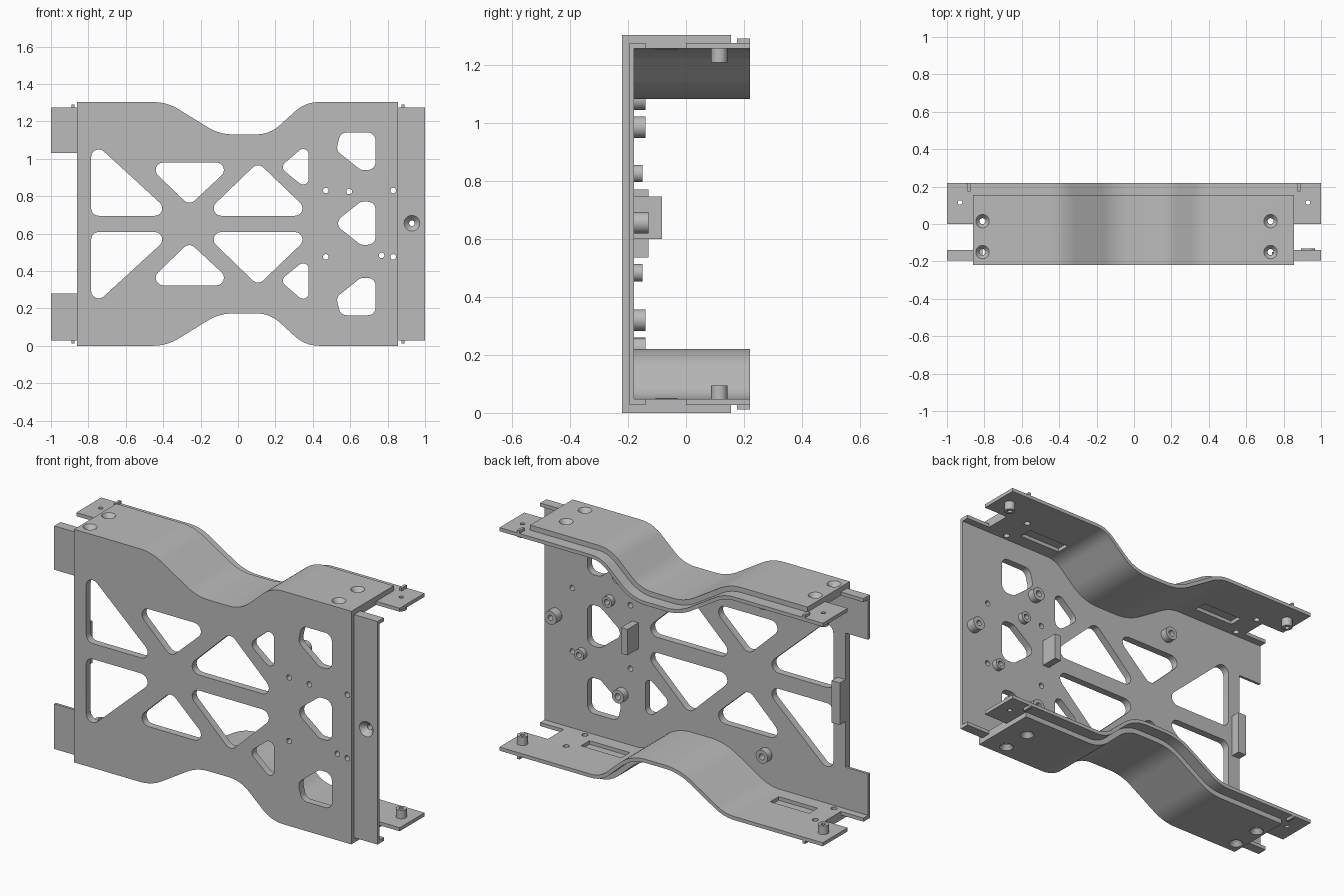
import bpy, bmesh, math
from mathutils import Vector, Matrix

cube = bpy.data.objects.get("Cube")
if cube:
    bpy.data.objects.remove(cube)

GREY = (0.5, 0.5, 0.5, 1)
metal = bpy.data.materials.new("light grey metal")
metal.use_nodes = True
metal.diffuse_color = GREY
metal.node_tree.nodes["Principled BSDF"].inputs["Base Color"].default_value = GREY

H = 1.303                # overall height
OUT, IN = 0.028, 0.048   # depth of outer skin and of both skins
MIRROR = Matrix.Translation((0, 0, H)) @ Matrix.Diagonal((1, 1, -1, 1))


def add(name, bm):
    bmesh.ops.remove_doubles(bm, verts=bm.verts, dist=1e-5)
    bmesh.ops.recalc_face_normals(bm, faces=bm.faces)
    me = bpy.data.meshes.new(name)
    bm.to_mesh(me)
    bm.free()
    me.materials.clear()
    me.materials.append(metal)
    ob = bpy.data.objects.new(name, me)
    bpy.context.collection.objects.link(ob)
    return ob


def flipped(ob, name):
    bm = bmesh.new()
    bm.from_mesh(ob.data)
    bm.transform(MIRROR)
    return add(name, bm)


def box(name, x, y, z):
    bm = bmesh.new()
    bmesh.ops.create_cube(bm, size=1)
    for v in bm.verts:
        v.co = [lo + (c + 0.5) * (hi - lo) for c, (lo, hi) in zip(v.co, (x, y, z))]
    return add(name, bm)


def lathe(name, at, profile, axis="Y", n=28):
    """Revolve a closed (radius, height) profile about an axis through a point."""
    bm = bmesh.new()
    rings = []
    for r, h in profile:
        ring = []
        for i in range(n if r else 1):
            a = math.tau * i / n
            u, w = at[0] + r * math.cos(a), at[1] + r * math.sin(a)
            ring.append(bm.verts.new((u, h, w) if axis == "Y" else (u, w, h)))
        rings.append(ring)
    for p, q in zip(rings, rings[1:] + rings[:1]):
        if len(p) == len(q) == 1:
            continue
        for i in range(n):
            j = (i + 1) % n
            quad = [p[i % len(p)], p[j % len(p)], q[j % len(q)], q[i % len(q)]]
            bm.faces.new(list(dict.fromkeys(quad)))
    return add(name, bm)


def cut(ob, cutters):
    for c in cutters:
        c.hide_render = True
        mod = ob.modifiers.new("cut", "BOOLEAN")
        mod.operation, mod.solver, mod.object = "DIFFERENCE", "EXACT", c
        with bpy.context.temp_override(object=ob, active_object=ob):
            bpy.ops.object.modifier_apply(modifier=mod.name)


def rim(x0, x1, depth):
    """Top edge line with its dip, rounded at the bends and offset inwards."""
    pts = [Vector(p) for p in ((x0, H), (-.38, H), (-.10, 1.13), (.17, 1.13), (.36, H), (x1, H))]
    line = [pts[0]]
    for a, b, c in zip(pts, pts[1:], pts[2:]):
        s, e = b + (a - b).normalized() * .075, b + (c - b).normalized() * .075
        for i in range(11):
            t = i / 10
            line.append(s * (1 - t) ** 2 + b * (2 * t * (1 - t)) + e * t * t)
    line.append(pts[-1])
    out = []
    for i, p in enumerate(line):
        d = (line[min(i + 1, len(line) - 1)] - line[max(i - 1, 0)]).normalized()
        out.append((p.x + d.y * depth, p.y - d.x * depth))
    out[0], out[-1] = (x0, H - depth), (x1, H - depth)
    return out


def flip(pts):
    return [(x, H - z) for x, z in reversed(pts)]


def round_hole(centres, r):
    """Convex outline around circles at the given counter-clockwise centres."""
    n, out = len(centres), []
    for i, (x, z) in enumerate(centres):
        px, pz = centres[i - 1]
        nx, nz = centres[(i + 1) % n]
        a = math.atan2(px - x, z - pz)
        b = math.atan2(x - nx, nz - z)
        sweep = (b - a) % math.tau
        out += [(x + r * math.cos(a + sweep * k / 6), z + r * math.sin(a + sweep * k / 6))
                for k in range(7)]
    return out


def circle(x, z, r, n=24):
    return [(x + r * math.cos(math.tau * i / n), z + r * math.sin(math.tau * i / n)) for i in range(n)]


def panel(name, loops, y0, y1):
    """Flat sheet in the xz plane; loops inside the first become openings."""
    cu = bpy.data.curves.new(name, "CURVE")
    cu.dimensions, cu.fill_mode, cu.extrude = "2D", "BOTH", (y1 - y0) / 2
    for loop in loops:
        s = cu.splines.new("POLY")
        s.points.add(len(loop) - 1)
        for p, (x, z) in zip(s.points, loop):
            p.co = (x, z, 0, 1)
        s.use_cyclic_u = True
    tmp = bpy.data.objects.new(name + " curve", cu)
    bpy.context.collection.objects.link(tmp)
    bpy.context.view_layer.update()
    me = bpy.data.meshes.new_from_object(tmp.evaluated_get(bpy.context.evaluated_depsgraph_get()))
    bpy.data.objects.remove(tmp)
    bm = bmesh.new()
    bm.from_mesh(me)
    bm.transform(Matrix.Translation((0, (y0 + y1) / 2, 0)) @ Matrix.Rotation(math.pi / 2, 4, "X"))
    return add(name, bm)


def strip(name, outline, y0, y1):
    bm = bmesh.new()
    f = bm.faces.new([bm.verts.new((x, y0, z)) for x, z in outline])
    ext = bmesh.ops.extrude_face_region(bm, geom=[f])["geom"]
    for v in ext:
        if isinstance(v, bmesh.types.BMVert):
            v.co.y = y1
    bm.faces.new([v for v in f.verts]) if not f.is_valid else None
    return add(name, bm)


# Openings in the face: lattice windows, mirrored about mid height
upper = [
    round_hole([(-.745, .735), (-.445, .735), (-.745, 1.01)], .04),
    round_hole([(-.26, .805), (-.115, .94), (-.40, .94)], .04),
    round_hole([(-.09, .735), (.305, .735), (.107, .925)], .04),
    round_hole([(.27, .955), (.348, .892), (.348, 1.022)], .03),
    round_hole([(.695, 1.10), (.58, 1.10), (.57, 1.06), (.67, .98), (.695, .98)], .04),
]
holes = upper + [flip(w) for w in upper]
holes.append(round_hole([(.575, .655), (.67, .58), (.695, .58), (.695, .73), (.67, .73)], .04))
holes += [circle(x, z, .015) for x, z in
          ((.47, .83), (.595, .825), (.83, .83), (.47, .475), (.768, .483), (.83, .475))]

# Front face: outer skin, then inner sheet with end tabs
LEFT, RIGHT = -.86, .855
top = rim(LEFT, RIGHT, 0)
panel("outer_face", [top + flip(top)] + holes, -.22, -.195)
top = rim(-1, 1, OUT)
notch = [(-1, .28), (LEFT, .28), (LEFT, 1.03), (-1, 1.03)]
panel("inner_face", [top + flip(top) + notch] + holes + [circle(.93, .655, .042, 28)], -.195, -.18)

# Bent flanges along the top
outer = strip("top_outer_flange", rim(LEFT, RIGHT, 0) + rim(LEFT, RIGHT, OUT)[::-1], -.195, .155)
inner = strip("top_inner_flange", rim(-1, 1, OUT) + rim(-1, 1, IN)[::-1], -.18, .22)
screws = [lathe("screw_cutter", (x, y), [(0, H + .01), (.036, H + .01), (.036, H), (.016, H - .025),
                                         (.016, H - .1), (0, H - .1)], "Z")
          for x in (-.81, .73) for y in (-.15, .015)]
cut(outer, screws)
pinholes = [lathe("pin_cutter", (x, .115), [(0, H), (.012, H), (.012, H - .1), (0, H - .1)], "Z")
            for x in (-.93, .93)]
gaps = [box("gap_cutter", x, (-.14, 0), (1.2, 1.4)) for x in ((-1.1, LEFT), (RIGHT, 1.1))]
slots = [box("slot_cutter", x, (-.105, -.03), (1.2, H - OUT + .002)) for x in ((-.74, -.5), (.42, .67))]
cut(inner, screws + pinholes + gaps + slots)
for c in screws + pinholes + gaps + slots:
    bpy.data.objects.remove(c)
flipped(outer, "bottom_outer_flange")
flipped(inner, "bottom_inner_flange")

# Hollow pins and small locating fins at the flange ends
for side, s in (("left", 1), ("right", -1)):
    pin = lathe("top_pin_" + side, (.93 * s, .115), [(.012, H - IN), (.028, H - IN),
                                                     (.028, H - .095), (.012, H - .095)], "Z")
    flipped(pin, "bottom_pin_" + side)
    fin = box("top_fin_" + side, sorted((.875 * s, .89 * s)), (.175, .22), (H - OUT, H - .012))
    flipped(fin, "bottom_fin_" + side)

# Standoffs on the back of the face
for i, (x, z) in enumerate(((.52, .32), (.52, .985), (-.37, .222), (-.37, 1.081))):
    lathe(f"standoff_{i}", (x, z), [(.017, -.18), (.037, -.18), (.037, -.14), (.017, -.14)])
for i, (x, z) in enumerate(((.595, .825), (.768, .483))):
    lathe(f"small_standoff_{i}", (x, z), [(.015, -.18), (.03, -.18), (.03, -.15), (.015, -.15)])
lathe("countersunk_boss", (.93, .655), [(.042, -.195), (.015, -.165), (.015, -.13),
                                        (.037, -.13), (.037, -.18), (.042, -.18)])

# Stop block and edge rib
box("stop_block", (.42, .46), (-.18, -.083), (.60, .745))
box("edge_rib", (LEFT, -.81), (-.18, -.13), (.535, .77))

# Smooth the rounded walls, keep edges sharp
bpy.ops.object.select_all(action="DESELECT")
for ob in bpy.context.scene.objects:
    if ob.type == "MESH" and metal.name in ob.data.materials:
        ob.select_set(True)
        bpy.context.view_layer.objects.active = ob
bpy.ops.object.shade_smooth_by_angle(angle=math.radians(30))
